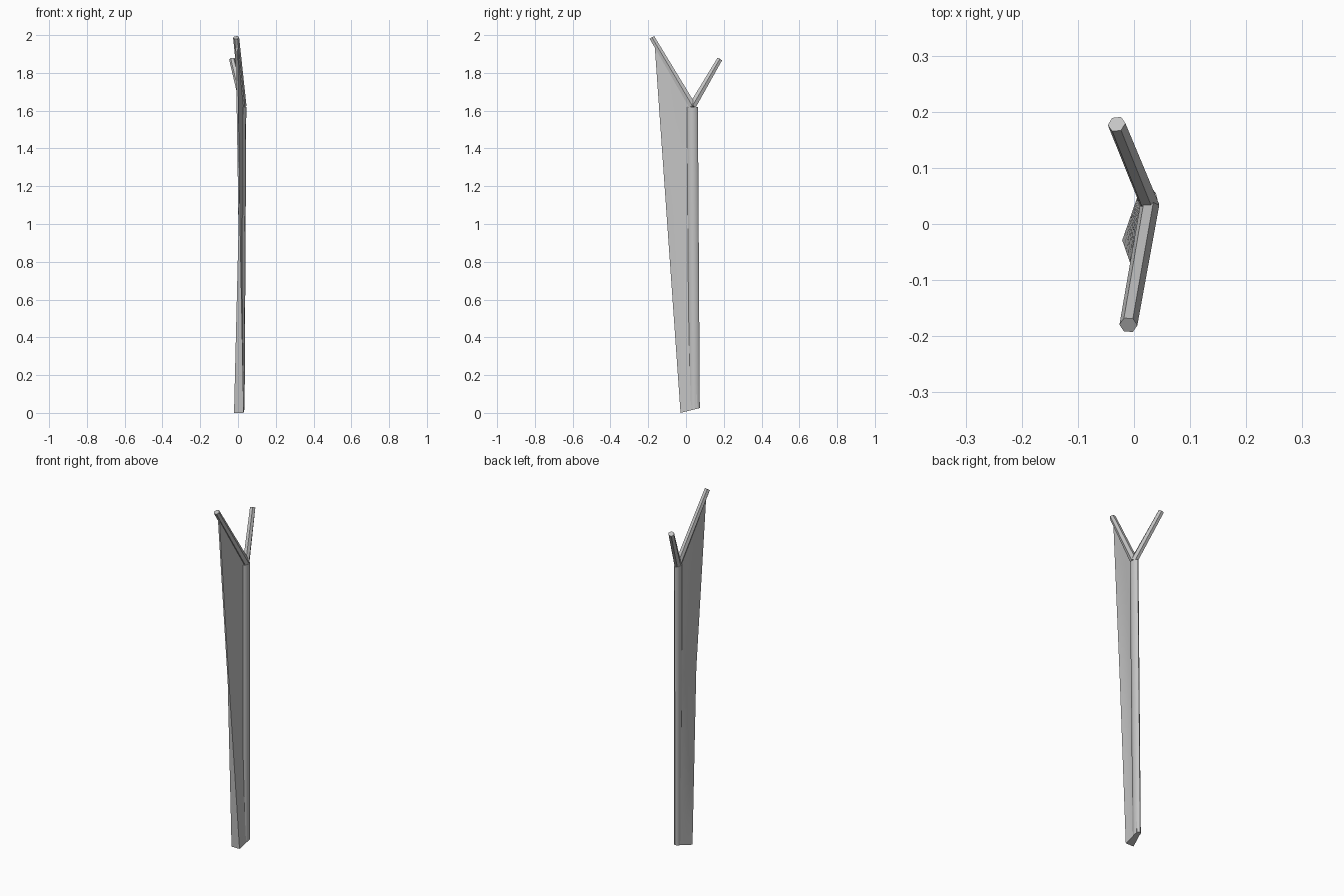
import bpy
import bmesh
import math
from mathutils import Vector

cube = bpy.data.objects.get("Cube")
if cube:
    bpy.data.objects.remove(cube, do_unlink=True)

grey = bpy.data.materials.new("plain grey")
grey.use_nodes = True
colour = (0.55, 0.55, 0.55, 1)
grey.diffuse_color = colour
grey.node_tree.nodes["Principled BSDF"].inputs["Base Color"].default_value = colour


def finish(bm, name):
    bmesh.ops.recalc_face_normals(bm, faces=bm.faces)
    mesh = bpy.data.meshes.new(name)
    bm.to_mesh(mesh)
    bm.free()
    mesh.materials.append(grey)
    ob = bpy.data.objects.new(name, mesh)
    bpy.context.collection.objects.link(ob)
    bpy.ops.object.select_all(action="DESELECT")
    ob.select_set(True)
    bpy.context.view_layer.objects.active = ob
    bpy.ops.object.shade_smooth_by_angle(angle=math.radians(50))


def loft(name, rings):
    """Skin closed rings of points and cap both ends."""
    bm = bmesh.new()
    loops = [[bm.verts.new(p) for p in ring] for ring in rings]
    n = len(loops[0])
    for a, b in zip(loops, loops[1:]):
        for i in range(n):
            j = (i + 1) % n
            bm.faces.new((a[i], a[j], b[j], b[i]))
    bm.faces.new(loops[0])
    bm.faces.new(loops[-1])
    finish(bm, name)


def ring(centre, side, across, count=8):
    return [centre + side * math.cos(k * math.tau / count)
            + across * math.sin(k * math.tau / count) for k in range(count)]


def lerp(a, b, t):
    return a + (b - a) * t


def bend(low, mid, high, t):
    return lerp(low, mid, t * 2) if t < 0.5 else lerp(mid, high, t * 2 - 1)


def foot_height(y):
    return 0.25 * (y + 0.03)


# Upright trunk with a slanted foot
foot = ring(Vector((0.02, 0.045, 0)), Vector((0.015, 0, 0)), Vector((0, 0.028, 0)))
for p in foot:
    p.z = foot_height(p.y)
head = ring(Vector((0.028, 0.034, 1.62)), Vector((0.016, 0, 0)), Vector((0, 0.029, 0)))
loft("trunk", [foot, head])

# Two prongs of the fork
fork = Vector((0.028, 0.034, 1.625))
prongs = {"front_prong": Vector((-0.01, -0.18, 1.987)),
          "back_prong": Vector((-0.031, 0.178, 1.872))}
for name, tip in prongs.items():
    axis = (tip - fork).normalized()
    side = axis.cross(Vector((0, 1, 0))).cross(axis)
    side = Vector((1, 0, 0)) - axis * axis.x
    side.normalize()
    across = axis.cross(side)
    loft(name, [ring(fork, side * 0.017, across * 0.022, 6),
                ring(tip, side * 0.016, across * 0.016, 6)])

# Web from the trunk to the front prong, thick at the foot and thin above
COLS, ROWS = 6, 14
front_prong = prongs["front_prong"]
rings = []
for r in range(ROWS + 1):
    t = r / ROWS
    left, right = [], []
    for c in range(COLS + 1):
        u = c / COLS
        top = fork.lerp(front_prong, u * 0.94)
        y_low = lerp(0.06, -0.029, u)
        y = lerp(y_low, top.y, t)
        z = lerp(foot_height(y_low), top.z, t)
        sag = 0.006 * math.sin(math.pi * u) * t * (1 - t) * 4
        inner = bend(lerp(0.01, -0.021, u), lerp(0.018, 0.003, u), top.x - 0.005, t)
        outer = bend(lerp(0.033, 0.03, u), lerp(0.03, 0.011, u), top.x + 0.005, t)
        left.append(Vector((inner - sag, y, z)))
        right.append(Vector((outer - sag, y, z)))
    rings.append(left + right[::-1])
loft("web", rings)
